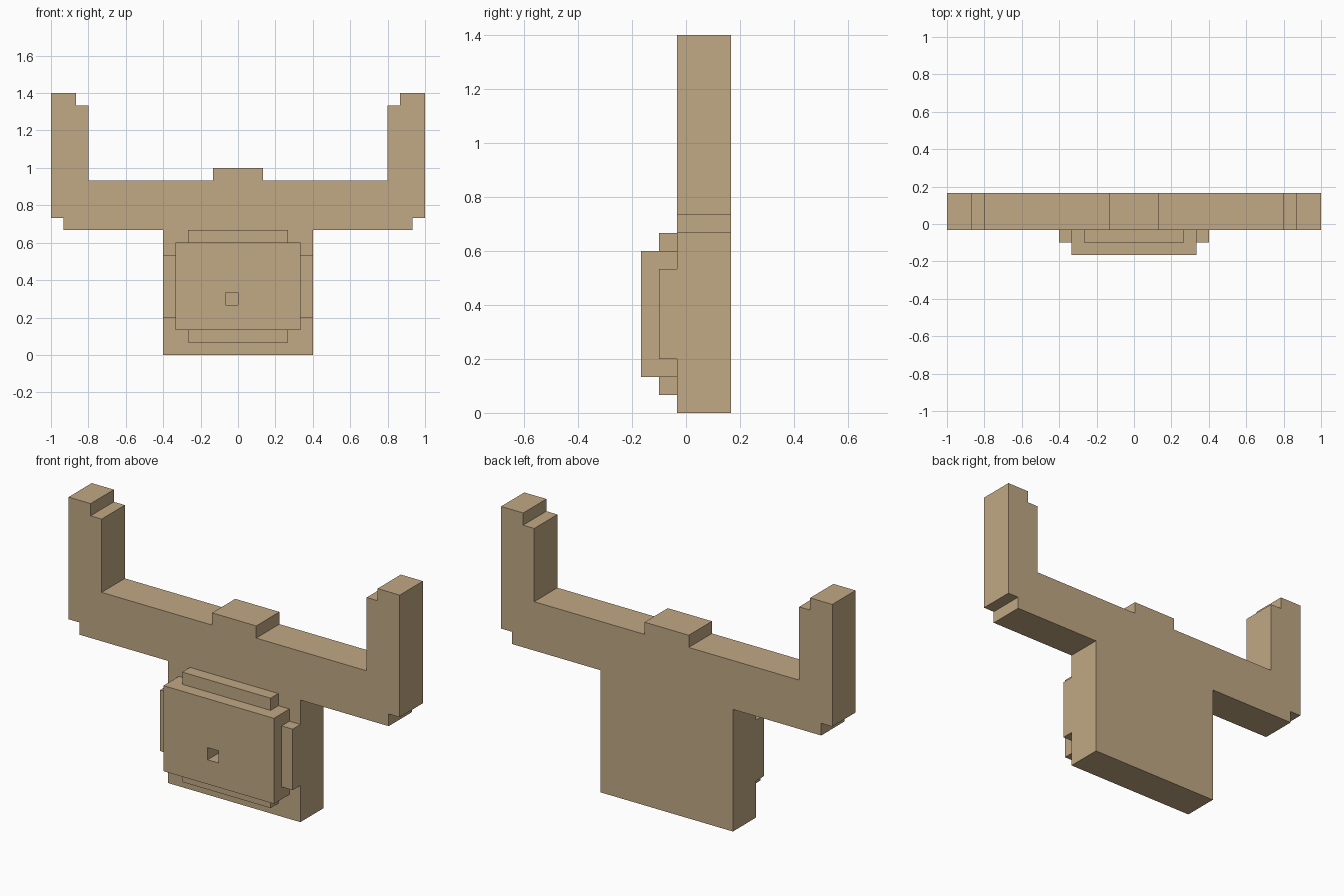
import bpy
import bmesh

if "Cube" in bpy.data.objects:
    bpy.data.objects.remove(bpy.data.objects["Cube"])

U = 1 / 15  # module: every edge sits on this grid

# Single tan material
tan = bpy.data.materials.new("tan")
tan.use_nodes = True
colour = (0.533, 0.392, 0.231, 1)
tan.diffuse_color = colour
tan.node_tree.nodes["Principled BSDF"].inputs["Base Color"].default_value = colour


def extrude_faces(name, polygons, y_front, y_back):
    """Extrude touching polygons of (x, z) points, in modules, from front to back."""
    bm = bmesh.new()
    for points in polygons:
        bm.faces.new([bm.verts.new((x * U, y_front * U, z * U)) for x, z in points])
    bmesh.ops.remove_doubles(bm, verts=bm.verts, dist=1e-5)
    grown = bmesh.ops.extrude_face_region(bm, geom=bm.faces[:], use_keep_orig=True)
    moved = [v for v in grown["geom"] if isinstance(v, bmesh.types.BMVert)]
    bmesh.ops.translate(bm, verts=moved, vec=(0, (y_back - y_front) * U, 0))
    bmesh.ops.recalc_face_normals(bm, faces=bm.faces)
    mesh = bpy.data.meshes.new(name)
    bm.to_mesh(mesh)
    bm.free()
    mesh.materials.append(tan)
    obj = bpy.data.objects.new(name, mesh)
    bpy.context.collection.objects.link(obj)
    return obj


def rect(x0, x1, z0, z1):
    return [(x0, z0), (x1, z0), (x1, z1), (x0, z1)]


# Main body: lower block, crossbar, stepped upright arms and top bump
half = [(6, 0), (6, 10), (14, 10), (14, 11), (15, 11), (15, 21), (13, 21),
        (13, 20), (12, 20), (12, 14), (2, 14), (2, 15)]
outline = half + [(-x, z) for x, z in reversed(half)]
extrude_faces("body", [outline], -0.5, 2.5)

# Raised front panel with a small square hole
xs, zs = (-5, -1, 0, 5), (2, 4, 5, 9)
cells = [rect(xs[i], xs[i + 1], zs[j], zs[j + 1])
         for i in range(3) for j in range(3) if (i, j) != (1, 1)]
extrude_faces("front_panel", cells, -2.5, -0.5)

# Low ledges around the panel
ledges = {
    "top_ledge": rect(-4, 4, 9, 10),
    "bottom_ledge": rect(-4, 4, 1, 2),
    "left_ledge": rect(5, 6, 3, 8),
    "right_ledge": rect(-6, -5, 3, 8),
}
for name, shape in ledges.items():
    extrude_faces(name, [shape], -1.5, -0.5)
